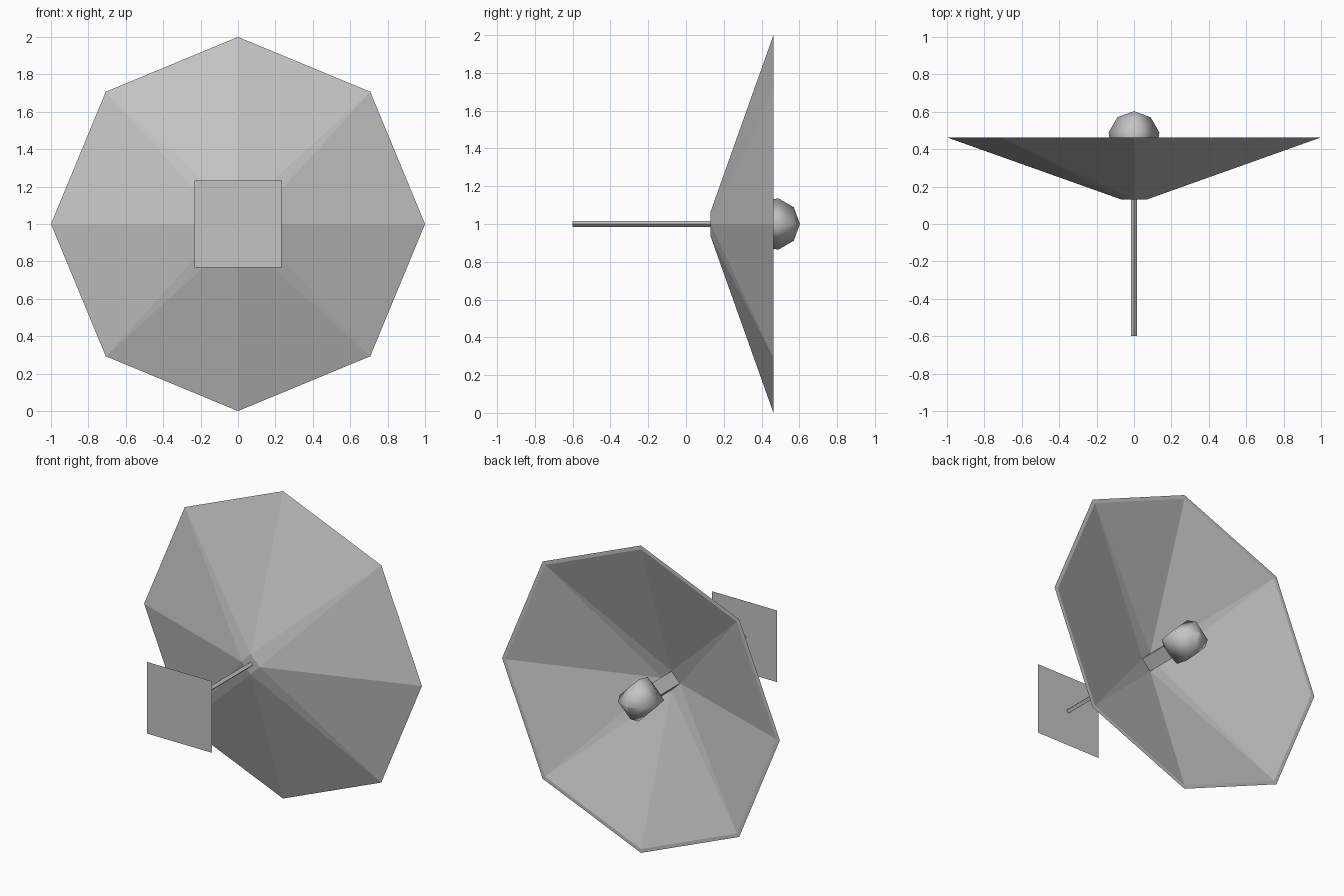
import bpy, bmesh, math
from mathutils import Vector

cube = bpy.data.objects.get("Cube")
if cube:
    bpy.data.objects.remove(cube, do_unlink=True)

AXIS_Z = 1.0   # height of the dish axis, which runs along y

grey = bpy.data.materials.new("light grey metal")
grey.use_nodes = True
colour = (0.55, 0.55, 0.55, 1)
grey.diffuse_color = colour
grey.node_tree.nodes["Principled BSDF"].inputs["Base Color"].default_value = colour


def finish(bm, name, smooth=False):
    bmesh.ops.remove_doubles(bm, verts=bm.verts, dist=1e-5)
    bmesh.ops.recalc_face_normals(bm, faces=bm.faces)
    for f in bm.faces:
        f.smooth = smooth
    mesh = bpy.data.meshes.new(name)
    bm.to_mesh(mesh)
    bm.free()
    mesh.materials.append(grey)
    obj = bpy.data.objects.new(name, mesh)
    bpy.context.collection.objects.link(obj)
    return obj


def ring(bm, radius, y, sides):
    """Ring of vertices about the y axis, first one straight up."""
    angles = [2 * math.pi * i / sides for i in range(sides)]
    return [bm.verts.new((radius * math.sin(a), y, AXIS_Z + radius * math.cos(a)))
            for a in angles]


def bridge(bm, a, b):
    n = len(a)
    for i in range(n):
        j = (i + 1) % n
        bm.faces.new((a[i], a[j], b[j], b[i]))


def lathe(name, profile, sides=4, smooth=False):
    """Solid turned about the y axis from (radius, y) points, ends capped."""
    bm = bmesh.new()
    rings = [ring(bm, r, y, sides) for r, y in profile]
    for a, b in zip(rings, rings[1:]):
        bridge(bm, a, b)
    bm.faces.new(rings[0])
    bm.faces.new(rings[-1])
    return finish(bm, name, smooth)


def cone_shell(bm, hub_radius, hub_y, rim_radius, rim_y):
    """Octagonal cone that narrows to a four-sided hub; returns its rim."""
    hub = ring(bm, hub_radius, hub_y, 4)
    rim = ring(bm, rim_radius, rim_y, 8)
    bm.faces.new(hub)
    for k in range(4):
        h0, h1 = hub[k], hub[(k + 1) % 4]
        r0, r1, r2 = rim[2 * k], rim[2 * k + 1], rim[(2 * k + 2) % 8]
        for tri in ((h0, r0, r1), (h0, r1, h1), (h1, r1, r2)):
            bm.faces.new(tri)
    return rim


# Dish with outer shell, inner shell and flat lip
bm = bmesh.new()
outer = cone_shell(bm, 0.065, 0.13, 1.0, 0.463)
inner = cone_shell(bm, 0.062, 0.15, 0.975, 0.463)
bridge(bm, outer, inner)
finish(bm, "dish")

# Feed arm inside the dish and thin rod to the mount
lathe("feed_arm", [(0.062, 0.14), (0.062, 0.36)])
lathe("mount_rod", [(0.016, -0.6), (0.016, 0.14)])

# Rounded four-sided feed head
steps, radius, centre = 9, 0.138, 0.465
angles = [math.pi * i / steps for i in range(1, steps)]
half = [a for a in (math.radians(40 * i) for i in range(1, 5))]
head = [(0.001, centre + radius)]
head += [(radius * math.sin(a), centre + radius * math.cos(a)) for a in half]
lathe("feed_head", head, smooth=True)

# Flat square mounting plate
bm = bmesh.new()
s = 0.233
bm.faces.new([bm.verts.new((x, -0.602, AXIS_Z + z))
              for x, z in ((-s, -s), (s, -s), (s, s), (-s, s))])
finish(bm, "mount_plate")
